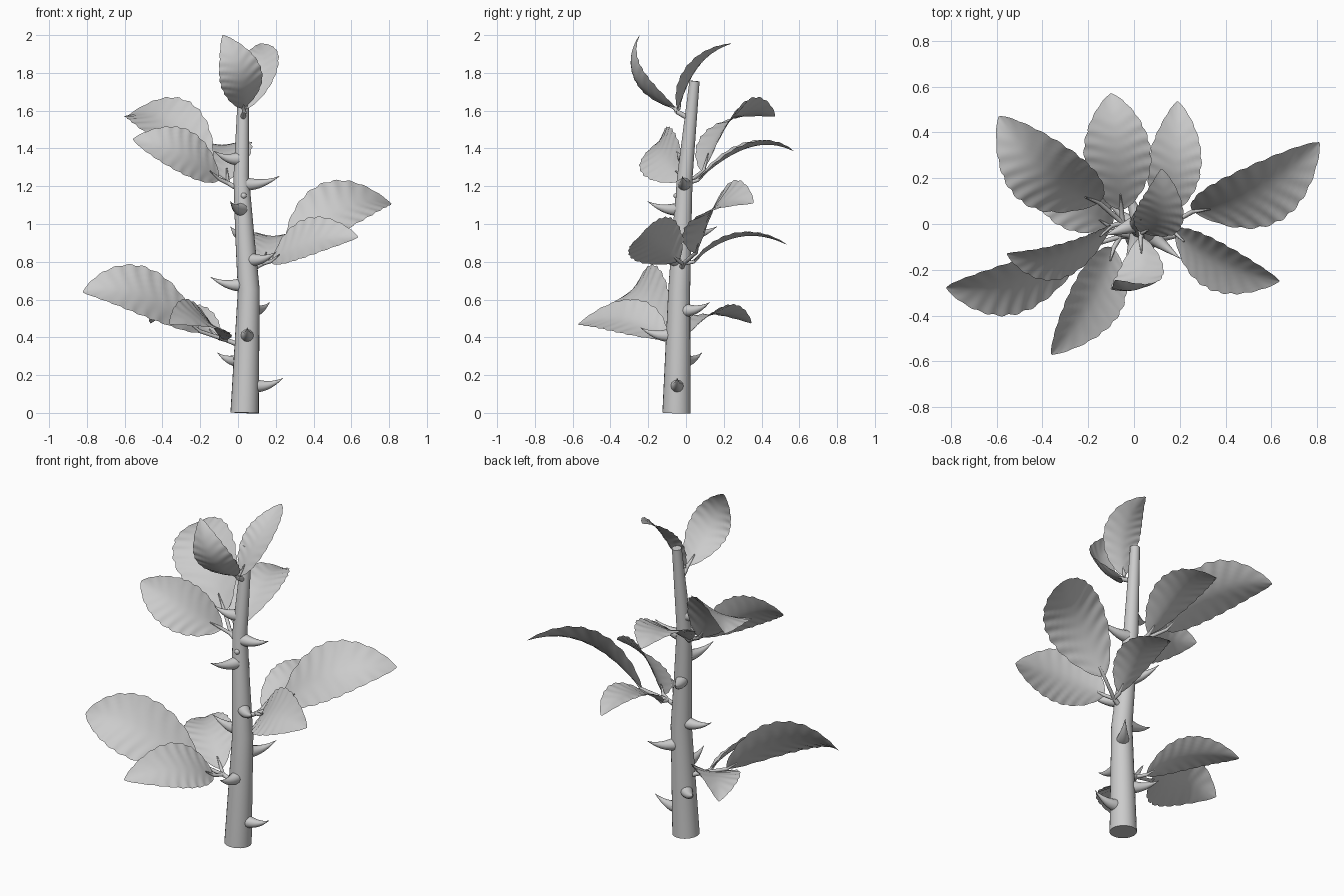
import bpy, bmesh, math
from mathutils import Vector as V

if "Cube" in bpy.data.objects:
    bpy.data.objects.remove(bpy.data.objects["Cube"])

grey = bpy.data.materials.new("plain grey")
grey.diffuse_color = (0.6, 0.6, 0.6, 1)
grey.use_nodes = True
grey.node_tree.nodes["Principled BSDF"].inputs["Base Color"].default_value = grey.diffuse_color
UP = V((0, 0, 1))


def finish(bm, name):
    """Turn a bmesh into a smooth shaded object."""
    bmesh.ops.recalc_face_normals(bm, faces=bm.faces)
    me = bpy.data.meshes.new(name)
    bm.to_mesh(me)
    bm.free()
    me.materials.append(grey)
    ob = bpy.data.objects.new(name, me)
    bpy.context.collection.objects.link(ob)
    bpy.context.view_layer.objects.active = ob
    ob.select_set(True)
    bpy.ops.object.shade_smooth_by_angle(angle=math.radians(50))
    ob.select_set(False)


def bezier(b, m, t, u):
    """Quadratic curve that passes through m halfway."""
    c = 2 * m - (b + t) / 2
    return b * (1 - u) ** 2 + c * 2 * u * (1 - u) + t * u * u


def tube(name, points, radii, sides=16):
    bm = bmesh.new()
    rings = []
    for i, p in enumerate(points):
        d = (points[min(i + 1, len(points) - 1)] - points[max(i - 1, 0)]).normalized()
        side = d.cross(V((1, 0, 0)) if abs(d.z) > 0.9 else UP).normalized()
        up = side.cross(d)
        angles = [math.tau * k / sides for k in range(sides)]
        rings.append([bm.verts.new(p + radii[i] * (math.cos(a) * side + math.sin(a) * up))
                      for a in angles])
    for r, s in zip(rings, rings[1:]):
        for k in range(sides):
            j = (k + 1) % sides
            bm.faces.new((r[k], r[j], s[j], s[k]))
    bm.faces.new(rings[0])
    bm.faces.new(rings[-1])
    finish(bm, name)


def leaf(name, b, m, t, w, roll, cup=0.2, nu=64, nv=12):
    """Rippled leaf with a scalloped edge along a curved midrib, rolled about its length."""
    chord = (t - b).normalized()
    flat = UP.cross(chord).normalized()
    half = flat * math.cos(roll) + chord.cross(flat) * math.sin(roll)
    bm = bmesh.new()
    rows = []
    for i in range(nu + 1):
        u = i / nu
        p = bezier(b, m, t, u)
        d = (bezier(b, m, t, u + 0.01) - bezier(b, m, t, u - 0.01)).normalized()
        side = (half - d * half.dot(d)).normalized()
        n = d.cross(side)
        width = max(w * max(math.sin(math.pi * u ** 0.87), 0) ** 0.75, 0.004)
        wave = abs(math.sin(math.pi * 9 * u))
        row = []
        for k in range(nv + 1):
            v = 2 * k / nv - 1
            edge = 1 + 0.06 * (wave - 0.5) * v * v
            ripple = 0.02 * width * math.sin(18 * math.pi * (u - 0.12 * abs(v))) * abs(v)
            fold = cup * width * (abs(v) ** 1.6 - 0.4)
            row.append(bm.verts.new(p + side * width * v * edge + n * (fold + ripple)))
        rows.append(row)
    for r, s in zip(rows, rows[1:]):
        for k in range(nv):
            bm.faces.new((r[k], r[k + 1], s[k + 1], s[k]))
    finish(bm, name)


# Main stem: centre and radius
STEM = [(0.035, -0.05, 0, 0.075), (0.057, -0.036, 0.65, 0.058), (0.035, -0.022, 0.95, 0.05),
        (0.017, -0.006, 1.25, 0.041), (0.03, 0.045, 1.757, 0.027)]


def stem_at(z):
    for a, b in zip(STEM, STEM[1:]):
        if z <= b[2]:
            f = (z - a[2]) / (b[2] - a[2])
            return V(a[:3]).lerp(V(b[:3]), f), a[3] + f * (b[3] - a[3])


tube("stem", [V(s[:3]) for s in STEM], [s[3] for s in STEM], 24)

# Thorns: evenly spaced up the stem, winding around it, each hooked upward
for i, angle in enumerate((0, 140, -90, 55, 180, -38, 112, -110, -3, 200)):
    z = 0.143 + 0.1335 * i
    centre, r = stem_at(z)
    a = math.radians(angle)
    out = V((math.cos(a), math.sin(a), 0))
    start = centre + out * (r - 0.015)
    tip = centre + out * (0.2 if i < 9 else 0.155) + UP * 0.042
    mid = (start + tip) / 2 - UP * 0.014
    steps = [k / 8 for k in range(9)]
    tube(f"thorn_{i + 1}", [bezier(start, mid, tip, u) for u in steps],
         [0.001 + 0.034 * (1 - u) ** 1.2 * (1 + 0.5 * u) for u in steps], 12)

# Small bud
bm = bmesh.new()
bmesh.ops.create_uvsphere(bm, u_segments=12, v_segments=8, radius=0.016)
bmesh.ops.translate(bm, verts=bm.verts, vec=(0.03, -0.05, 1.15))
finish(bm, "bud")


def cluster(level, joint, leaves, reach=(0.19, 0.1, 0.1)):
    """Stalk from the stem to a joint, then leaves of (middle, tip, half width, roll)."""
    joint = V(joint)
    node = stem_at(joint.z - 0.04)[0]
    tube(f"{level}_stalk", [node, joint], [0.016, 0.012], 10)
    for i, (mid, tip, width, roll) in enumerate(leaves):
        mid, tip = V(mid), V(tip)
        base = joint.lerp(tip, reach[i])
        inner = bezier(base, mid, tip, 0.12)
        tube(f"{level}_leaf_stem_{i + 1}", [joint, base, inner], [0.011, 0.010, 0.003], 8)
        leaf(f"{level}_leaf_{i + 1}", base, mid, tip, width, math.radians(roll))


# Leaf clusters, the end leaf first and then its side leaves
cluster("lower", (-0.06, -0.055, 0.385), [
    ((-0.52, -0.26, 0.635), (-0.82, -0.28, 0.64), 0.175, -50),
    ((-0.18, -0.335, 0.505), (-0.36, -0.57, 0.47), 0.145, -35),
    ((-0.30, 0.14, 0.53), (-0.46, 0.345, 0.475), 0.13, -12)])
cluster("middle", (0.13, -0.015, 0.79), [
    ((0.55, 0.14, 1.10), (0.81, 0.355, 1.11), 0.175, 38),
    ((0.18, 0.28, 0.94), (0.19, 0.535, 0.89), 0.115, 0),
    ((0.37, -0.175, 0.915), (0.635, -0.25, 0.93), 0.15, 47)])
cluster("upper", (-0.05, 0.005, 1.215), [
    ((-0.39, 0.23, 1.56), (-0.59, 0.47, 1.57), 0.175, -27),
    ((-0.075, 0.33, 1.415), (-0.10, 0.57, 1.385), 0.145, 0),
    ((-0.31, -0.145, 1.385), (-0.555, -0.13, 1.45), 0.14, -58)])
cluster("top", (0.033, -0.05, 1.595), [
    ((0.015, -0.265, 1.79), (-0.08, -0.245, 2.0), 0.115, 42),
    ((0.115, 0.05, 1.835), (0.12, 0.24, 1.955), 0.105, 0)], reach=(0.04, 0.04))
